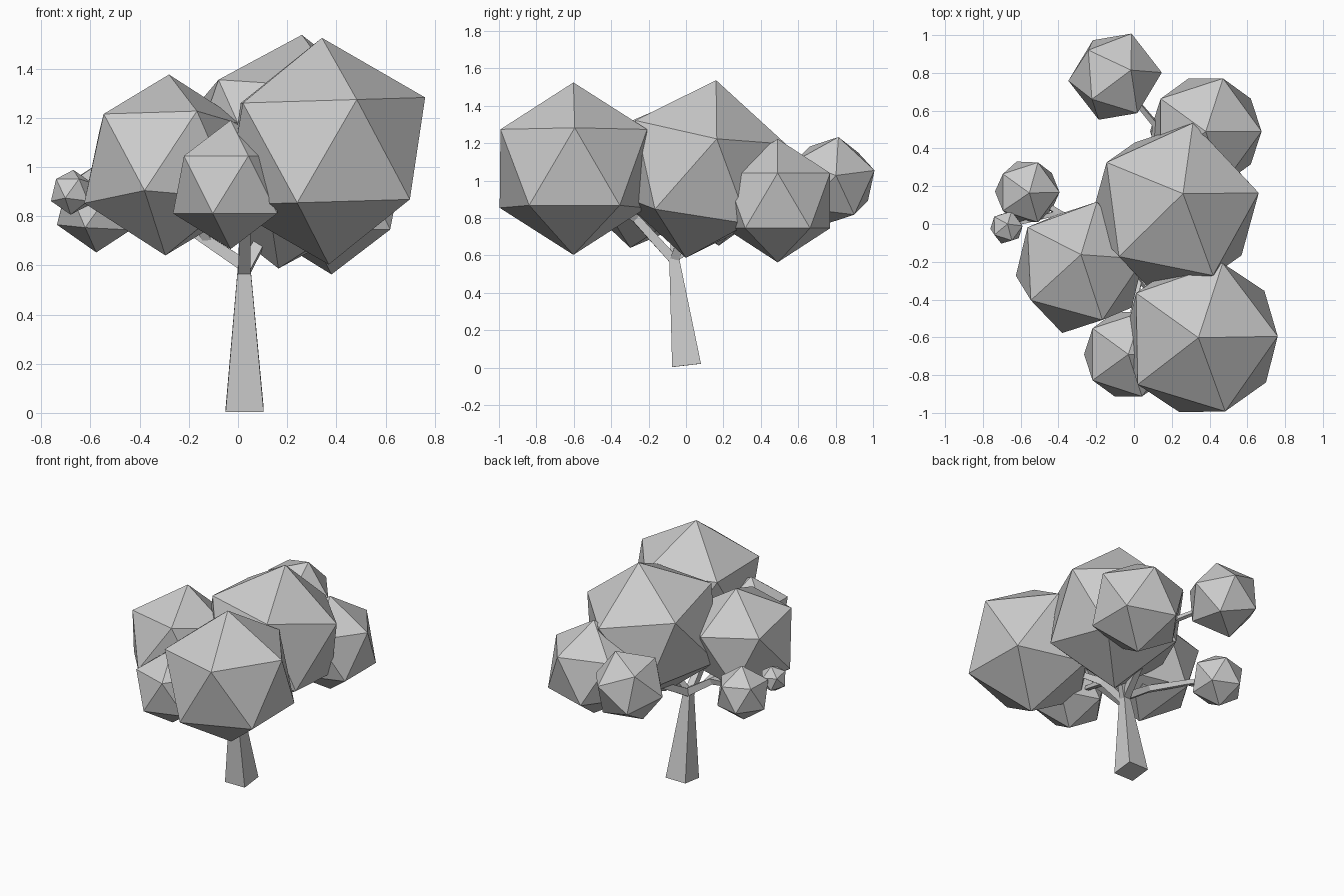
import bpy, bmesh, math
from mathutils import Matrix, Vector

cube = bpy.data.objects.get("Cube")
if cube:
    bpy.data.objects.remove(cube, do_unlink=True)

grey = bpy.data.materials.new("plain_grey")
grey.use_nodes = True
COLOUR = (0.6, 0.6, 0.6, 1)
grey.diffuse_color = COLOUR
grey.node_tree.nodes["Principled BSDF"].inputs["Base Color"].default_value = COLOUR


def add_object(name, bm):
    bmesh.ops.recalc_face_normals(bm, faces=bm.faces)
    mesh = bpy.data.meshes.new(name)
    bm.to_mesh(mesh)
    bm.free()
    mesh.materials.append(grey)
    obj = bpy.data.objects.new(name, mesh)
    bpy.context.collection.objects.link(obj)
    return obj


def foliage(name, centre, radius, spin=0, lean=(0, 0)):
    """Twenty-sided leaf clump, spun about its pole, then leaned in x and y."""
    bm = bmesh.new()
    bmesh.ops.create_icosphere(bm, subdivisions=1, radius=radius)
    pole = Vector((lean[0], lean[1], 1))
    tilt = Vector((0, 0, 1)).rotation_difference(pole).to_matrix().to_4x4()
    turn = Matrix.Rotation(math.radians(spin), 4, "Z")
    bm.transform(Matrix.Translation(centre) @ tilt @ turn)
    add_object(name, bm)


def limb(name, path, widths):
    """Tapered square tube along a path."""
    pts = [Vector(p) for p in path]
    bm = bmesh.new()
    rings = []
    for i, (p, w) in enumerate(zip(pts, widths)):
        along = (pts[min(i + 1, len(pts) - 1)] - pts[max(i - 1, 0)]).normalized()
        ref = Vector((1, 0, 0)) if abs(along.x) < 0.7 else Vector((0, 1, 0))
        side = (ref - along * ref.dot(along)).normalized()
        up = along.cross(side)
        rings.append([bm.verts.new(p + (side * a + up * b) * w / 2)
                      for a, b in ((-1, -1), (1, -1), (1, 1), (-1, 1))])
    for low, high in zip(rings, rings[1:]):
        for k in range(4):
            n = (k + 1) % 4
            bm.faces.new((low[k], low[n], high[n], high[k]))
    bm.faces.new(rings[0])
    bm.faces.new(rings[-1])
    add_object(name, bm)


# Trunk and branches
FORK = (0.025, -0.065, 0.6)
limb("trunk", [(0.027, 0.003, 0.012), FORK], [0.155, 0.05])
limb("front_branch", [(0.025, -0.06, 0.57), (0.03, -0.27, 0.8), (0.2, -0.5, 0.95)],
     [0.05, 0.045, 0.03])
limb("front_twig", [(0.03, -0.27, 0.8), (-0.03, -0.6, 0.9)], [0.035, 0.02])
limb("centre_branch", [(0.025, -0.06, 0.58), (0.12, 0, 0.75), (0.2, 0.06, 0.95)],
     [0.05, 0.04, 0.03])
limb("right_branch", [(0.025, -0.06, 0.6), (-0.17, -0.06, 0.73),
                      (-0.4, 0.06, 0.81), (-0.55, 0.16, 0.84)],
     [0.05, 0.04, 0.03, 0.02])
limb("right_upper_twig", [(-0.12, -0.06, 0.7), (-0.28, -0.2, 0.95)], [0.035, 0.02])
limb("right_tiny_twig", [(-0.4, 0.06, 0.81), (-0.66, -0.01, 0.89)], [0.025, 0.015])
limb("back_branch", [(0.025, -0.065, 0.59), (0.1, 0.2, 0.74),
                     (0.11, 0.53, 0.88), (-0.08, 0.76, 0.98)],
     [0.05, 0.04, 0.03, 0.02])
limb("back_twig", [(0.1, 0.2, 0.74), (0.36, 0.47, 0.88)], [0.035, 0.02])

# Leaf clumps
foliage("front_left_foliage", (0.355, -0.602, 1.064), 0.461, 1, (-0.03, 0))
foliage("centre_foliage", (0.212, 0.08, 1.062), 0.484, 7, (0.1, 0.17))
foliage("right_foliage", (-0.288, -0.23, 1.008), 0.374, 2.5, (0.02, 0.185))
foliage("front_foliage", (-0.03, -0.69, 0.928), 0.262)
foliage("back_left_foliage", (0.38, 0.49, 0.893), 0.33)
foliage("back_foliage", (-0.1, 0.78, 1.0), 0.25, 3, (0.36, 0.15))
foliage("far_right_foliage", (-0.565, 0.17, 0.838), 0.186, 0, (0.06, -0.03))
foliage("tiny_right_foliage", (-0.675, -0.018, 0.897), 0.093, 0, (0.06, 0.2))
